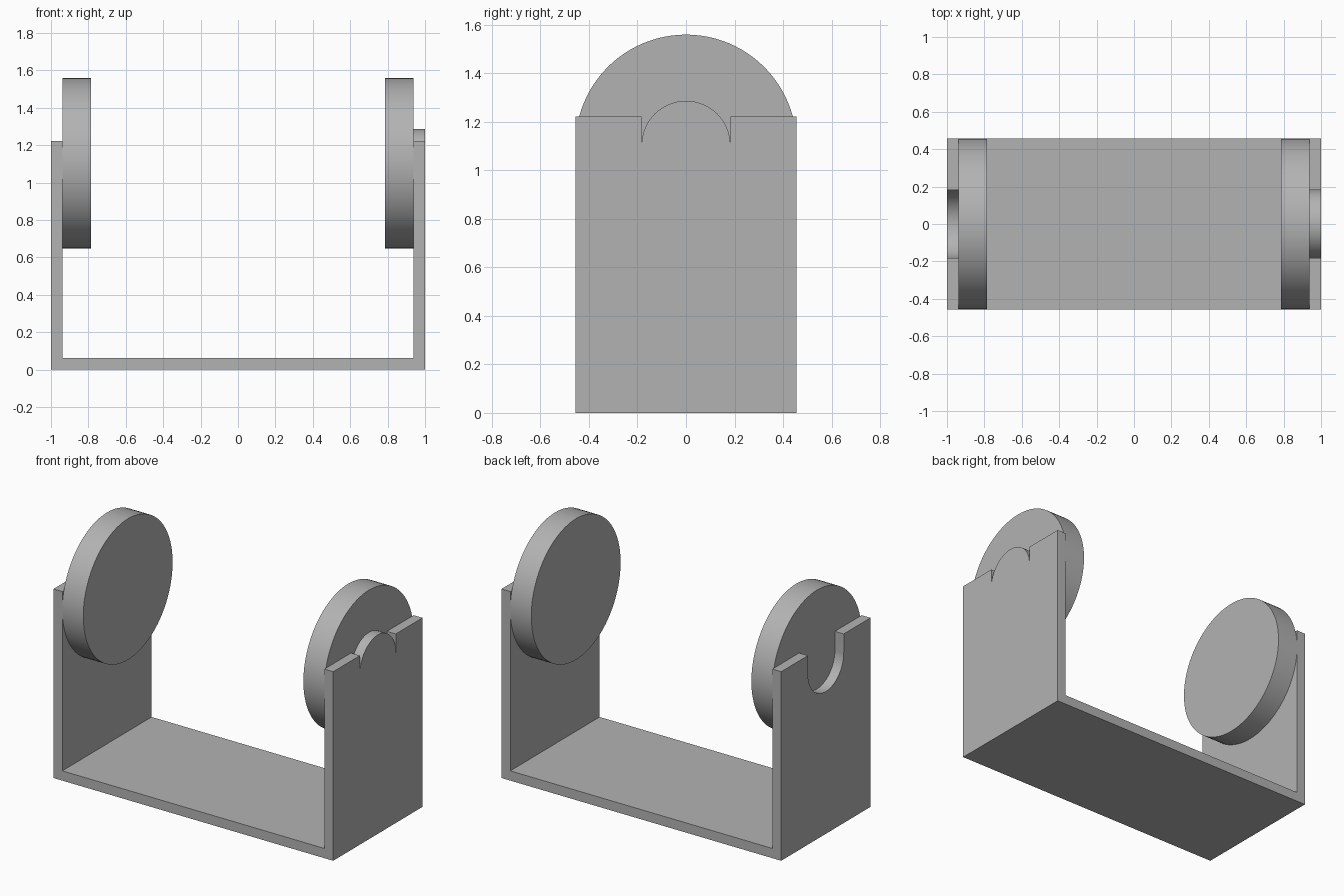
import bpy
import bmesh
import math
from mathutils import Matrix

HALF_LEN, HALF_DEPTH = 1.0, 0.456
THICK = 0.063            # plate thickness
WALL_TOP = 1.222
AXIS_Z = 1.103           # height of the disc axis
SLOT_R = 0.183
DISC_R, DISC_W = 0.456, 0.15

cube = bpy.data.objects.get("Cube")
if cube:
    bpy.data.objects.remove(cube, do_unlink=True)

grey = bpy.data.materials.new("plain grey")
grey.use_nodes = True
colour = (0.45, 0.45, 0.45, 1)
grey.diffuse_color = colour
grey.node_tree.nodes["Principled BSDF"].inputs["Base Color"].default_value = colour


def finish(name, bm):
    """Turn a bmesh into a grey object with smooth curves and sharp edges."""
    bmesh.ops.recalc_face_normals(bm, faces=bm.faces)
    mesh = bpy.data.meshes.new(name)
    bm.to_mesh(mesh)
    bm.free()
    mesh.materials.append(grey)
    obj = bpy.data.objects.new(name, mesh)
    bpy.context.collection.objects.link(obj)
    bpy.ops.object.select_all(action="DESELECT")
    obj.select_set(True)
    bpy.context.view_layer.objects.active = obj
    bpy.ops.object.shade_smooth_by_angle(angle=math.radians(30))
    return obj


def prism(name, outline, x0, x1):
    """Extrude a (y, z) outline from x0 to x1."""
    bm = bmesh.new()
    face = bm.faces.new([bm.verts.new((x0, y, z)) for y, z in outline])
    new = bmesh.ops.extrude_face_region(bm, geom=[face])["geom"]
    verts = [v for v in new if isinstance(v, bmesh.types.BMVert)]
    bmesh.ops.translate(bm, verts=verts, vec=(x1 - x0, 0, 0))
    return finish(name, bm)


def wall_outline(bend, steps=48):
    """Wall with a notch whose floor bends up (stub) or down (open slot)."""
    arc = [(SLOT_R * math.cos(math.pi * i / steps),
            AXIS_Z + bend * SLOT_R * math.sin(math.pi * i / steps))
           for i in range(steps + 1)]
    return ([(-HALF_DEPTH, THICK), (HALF_DEPTH, THICK),
             (HALF_DEPTH, WALL_TOP), (SLOT_R, WALL_TOP)]
            + arc + [(-SLOT_R, WALL_TOP), (-HALF_DEPTH, WALL_TOP)])


# Base plate
prism("base_plate", [(-HALF_DEPTH, 0), (HALF_DEPTH, 0),
                     (HALF_DEPTH, THICK), (-HALF_DEPTH, THICK)],
      -HALF_LEN, HALF_LEN)

# End walls: axle stub fills the left one, the right one has an open slot
for side, name, bend in ((1, "left", 1), (-1, "right", -1)):
    inner = side * (HALF_LEN - THICK)
    prism(name + "_wall", wall_outline(bend), inner, side * HALF_LEN)

    # Disc against the inner face of the wall
    bm = bmesh.new()
    place = (Matrix.Translation((inner - side * DISC_W / 2, 0, AXIS_Z))
             @ Matrix.Rotation(math.pi / 2, 4, "Y"))
    bmesh.ops.create_cone(bm, cap_ends=True, segments=96, radius1=DISC_R,
                          radius2=DISC_R, depth=DISC_W, matrix=place)
    finish(name + "_disc", bm)
